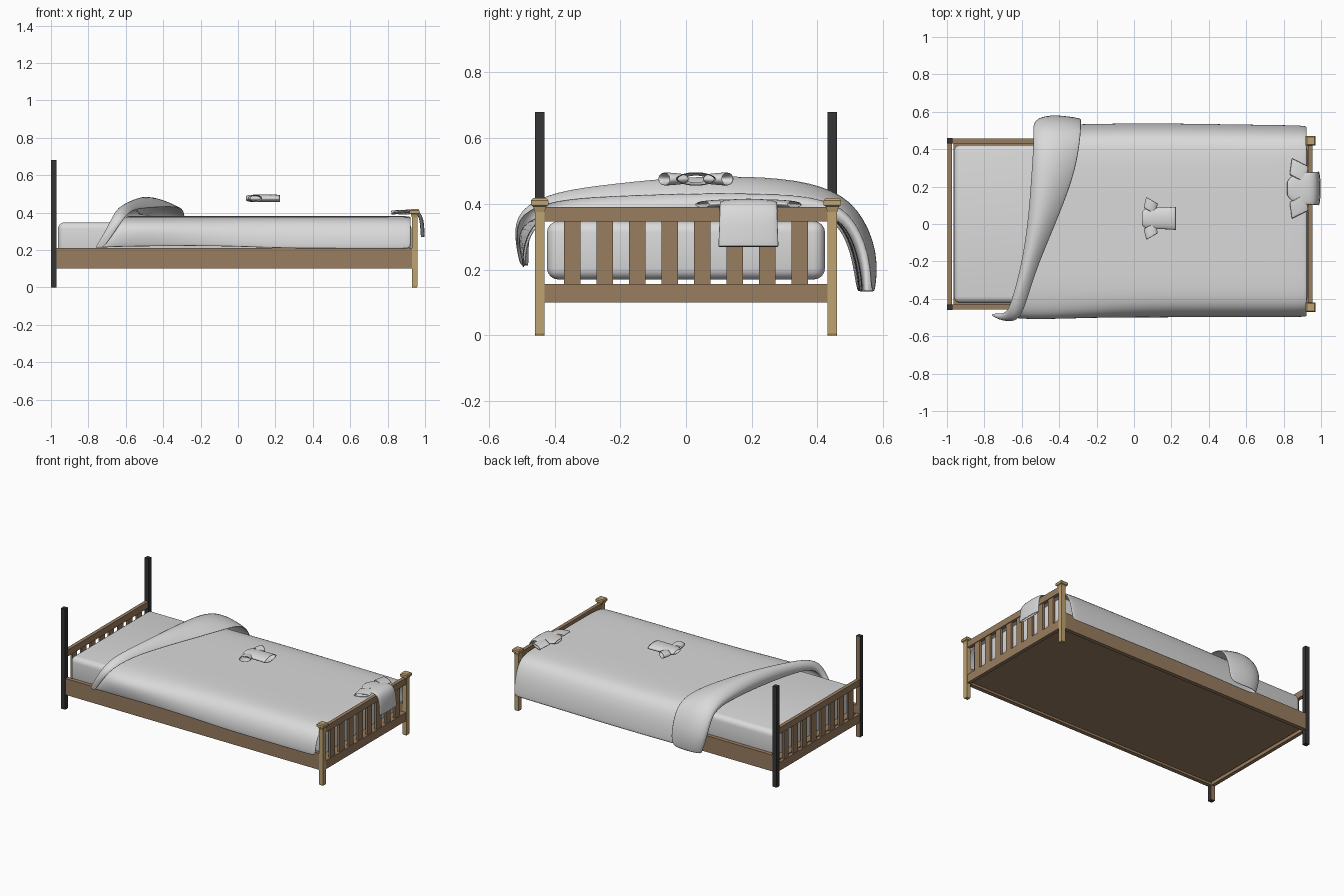
import bpy, bmesh, math
from mathutils import Vector

cube = bpy.data.objects.get("Cube")
if cube:
    bpy.data.objects.remove(cube)


def material(name, rgb):
    m = bpy.data.materials.new(name)
    m.use_nodes = True
    m.diffuse_color = (*rgb, 1)
    m.node_tree.nodes["Principled BSDF"].inputs["Base Color"].default_value = (*rgb, 1)
    return m


cloth = material("grey cloth", (0.7, 0.7, 0.7))
wood = material("brown wood", (0.32, 0.205, 0.115))
pale_wood = material("pale wood", (0.52, 0.37, 0.17))
black = material("black post", (0.035, 0.035, 0.035))


def finish(name, bm, mat, smooth=False):
    bmesh.ops.recalc_face_normals(bm, faces=bm.faces)
    me = bpy.data.meshes.new(name)
    bm.to_mesh(me)
    bm.free()
    me.materials.append(mat)
    ob = bpy.data.objects.new(name, me)
    bpy.context.collection.objects.link(ob)
    if smooth:
        for p in me.polygons:
            p.use_smooth = True
    return ob


def box(name, x, y, z, mat, bevel=0, segments=2):
    """Box from (min, max) ranges, with optional rounded edges."""
    bm = bmesh.new()
    bmesh.ops.create_cube(bm, size=1)
    for v in bm.verts:
        v.co = [r[0] if c < 0 else r[1] for c, r in zip(v.co, (x, y, z))]
    if bevel:
        bmesh.ops.bevel(bm, geom=bm.edges[:], offset=bevel, segments=segments,
                        profile=0.5, affect='EDGES')
    return finish(name, bm, mat, bevel > 0.01)


def skin(bm, rows, closed=False):
    """Join equal rows of points with quads."""
    grid = [[bm.verts.new(p) for p in row] for row in rows]
    n = len(grid[0])
    for a, b in zip(grid, grid[1:]):
        for i in range(n if closed else n - 1):
            j = (i + 1) % n
            bm.faces.new((a[i], a[j], b[j], b[i]))
    return grid


def add_tube(bm, rings, n=16):
    """Open oval tube; each ring is centre, half-width vector, half-depth vector."""
    rows = []
    for c, a, b in rings:
        c, a, b = Vector(c), Vector(a), Vector(b)
        rows.append([c + a * math.cos(t) + b * math.sin(t)
                     for t in (2 * math.pi * i / n for i in range(n))])
    skin(bm, rows, True)


def soften(ob, thickness, levels):
    ob.modifiers.new("Thickness", 'SOLIDIFY').thickness = thickness
    sub = ob.modifiers.new("Smooth", 'SUBSURF')
    sub.levels = sub.render_levels = levels


# Frame: side rails and base
for side, s in (("front", -1), ("back", 1)):
    box(side + "_side_rail", (-0.97, 0.935), sorted((s * 0.43, s * 0.457)), (0.1, 0.21), wood)
box("base_panel", (-0.965, 0.93), (-0.43, 0.43), (0.115, 0.155), wood)

# Head and foot ends: two rails and eight slats each
for end, x in (("head", -0.985), ("foot", 0.943)):
    for rail, z in (("lower", (0.1, 0.157)), ("upper", (0.347, 0.39))):
        box(f"{end}_{rail}_rail", (x - 0.012, x + 0.012), (-0.432, 0.432), z, wood)
    for i in range(8):
        y = (i - 3.5) * 0.0988
        box(f"{end}_slat_{i + 1}", (x - 0.007, x + 0.007), (y - 0.025, y + 0.025),
            (0.155, 0.349), wood)

# Posts
for side, s in (("front", -1), ("back", 1)):
    yc = s * 0.445
    box(side + "_head_post", (-1, -0.97), (yc - 0.015, yc + 0.015), (0, 0.68), black)
    bm = bmesh.new()
    profile = ((0, 0.012), (0.006, 0.015), (0.375, 0.015), (0.392, 0.02),
               (0.396, 0.026), (0.411, 0.026), (0.418, 0.02))
    rows = [[(0.944 + r * i, yc + r * j, z) for i, j in ((-1, -1), (1, -1), (1, 1), (-1, 1))]
            for z, r in profile]
    grid = skin(bm, rows, True)
    bm.faces.new(grid[0])
    bm.faces.new(grid[-1])
    finish(side + "_foot_post", bm, pale_wood)

# The inner side of the front head post is bare wood
post = bpy.data.objects["front_head_post"].data
post.materials.append(wood)
for p in post.polygons:
    if p.normal.y > 0.9:
        p.material_index = 1

# Mattress
box("mattress", (-0.963, 0.928), (-0.423, 0.423), (0.17, 0.348), cloth, 0.035, 4)

# Blanket: stations across the bed hold y, z, fold height, fold head x, fold foot x
stations = ((-0.5, 0.205, 0.005, -0.76, -0.72),
            (-0.497, 0.28, 0.03, -0.71, -0.66),
            (-0.46, 0.35, 0.05, -0.67, -0.61),
            (-0.39, 0.38, 0.055, -0.645, -0.57),
            (-0.23, 0.383, 0.075, -0.6, -0.52),
            (0, 0.383, 0.1, -0.565, -0.42),
            (0.25, 0.383, 0.1, -0.55, -0.32),
            (0.4, 0.378, 0.08, -0.54, -0.29),
            (0.47, 0.35, 0.065, -0.54, -0.28),
            (0.515, 0.25, 0.065, -0.54, -0.28),
            (0.53, 0.13, 0.035, -0.5, -0.28))
rows = []
for y, z, h, xl, xr in stations:
    w = xr - xl
    out = min(1, max(0, (abs(y) - 0.37) / 0.13))
    ny, nz = math.copysign(out, y), math.sqrt(1 - out * out)
    path = ((0.925, -0.006), (0.9, 0), (0.6, 0), (0.2, 0), (-0.1, 0), (xr + 0.06, 0),
            (xl + w * 0.5, 0), (xl + w * 0.12, 0), (xl - w * 0.03, h * 0.5),
            (xl + w * 0.2, h), (xl + w * 0.6, h * 0.92), (xr, h * 0.3 + 0.012))
    row = []
    for x, d in path:
        bulge = math.exp(-((x + 0.47) / 0.18) ** 2)
        yy, zz = y + ny * d, z + nz * d
        if y < -0.45:
            yy -= 0.05 * bulge
            zz += 0.045 * math.exp(-((x + 0.35) / 0.25) ** 2) * (z < 0.3)
        elif y > 0.45:
            yy += 0.012 * math.exp(-((x - 0.1) / 0.5) ** 2)
        if x < -0.65 and y < -0.45:
            yy += 0.02
        row.append((x, yy, zz))
    rows.append(row)
bm = bmesh.new()
skin(bm, rows)
soften(finish("blanket", bm, cloth, True), 0.008, 2)

# Loose shirt above the blanket: open body tube and two sleeves
bm = bmesh.new()
add_tube(bm, [((x, 0.03, 0.476), (0, ry, 0), (0, 0, rz)) for x, ry, rz in
              ((0.226, 0.064, 0.02), (0.16, 0.058, 0.021), (0.11, 0.06, 0.021),
               (0.07, 0.058, 0.02), (0.048, 0.045, 0.016), (0.042, 0.034, 0.012))])
for s in (-1, 1):
    add_tube(bm, [((x, 0.03 + s * dy, 0.476), (0.032, -s * 0.018, 0), (0, 0, rz))
                  for x, dy, rz in ((0.082, 0.038, 0.016), (0.09, 0.07, 0.019),
                                    (0.097, 0.098, 0.021))])
soften(finish("loose_shirt", bm, cloth, True), 0.003, 1)

# Draped shirt over the foot rail
bm = bmesh.new()
drape = ((0.818, 0.4, 0.035), (0.84, 0.402, 0.07), (0.89, 0.404, 0.087), (0.935, 0.407, 0.088),
         (0.968, 0.398, 0.09), (0.982, 0.36, 0.09), (0.986, 0.31, 0.092), (0.988, 0.268, 0.094))
rings = []
for i, (x, z, ry) in enumerate(drape):
    a, b = drape[max(i - 1, 0)], drape[min(i + 1, len(drape) - 1)]
    normal = Vector((-(b[1] - a[1]), 0, b[0] - a[0])).normalized() * 0.011
    rings.append(((x, 0.19, z), (0, ry, 0), normal))
add_tube(bm, rings)
for s in (-1, 1):
    add_tube(bm, [((x, 0.19 + s * dy, z), (0.045, -s * 0.022, 0), (0, 0, 0.011))
                  for x, dy, z in ((0.875, 0.05, 0.404), (0.883, 0.1, 0.402),
                                   (0.888, 0.142, 0.398))])
soften(finish("draped_shirt", bm, cloth, True), 0.003, 1)
